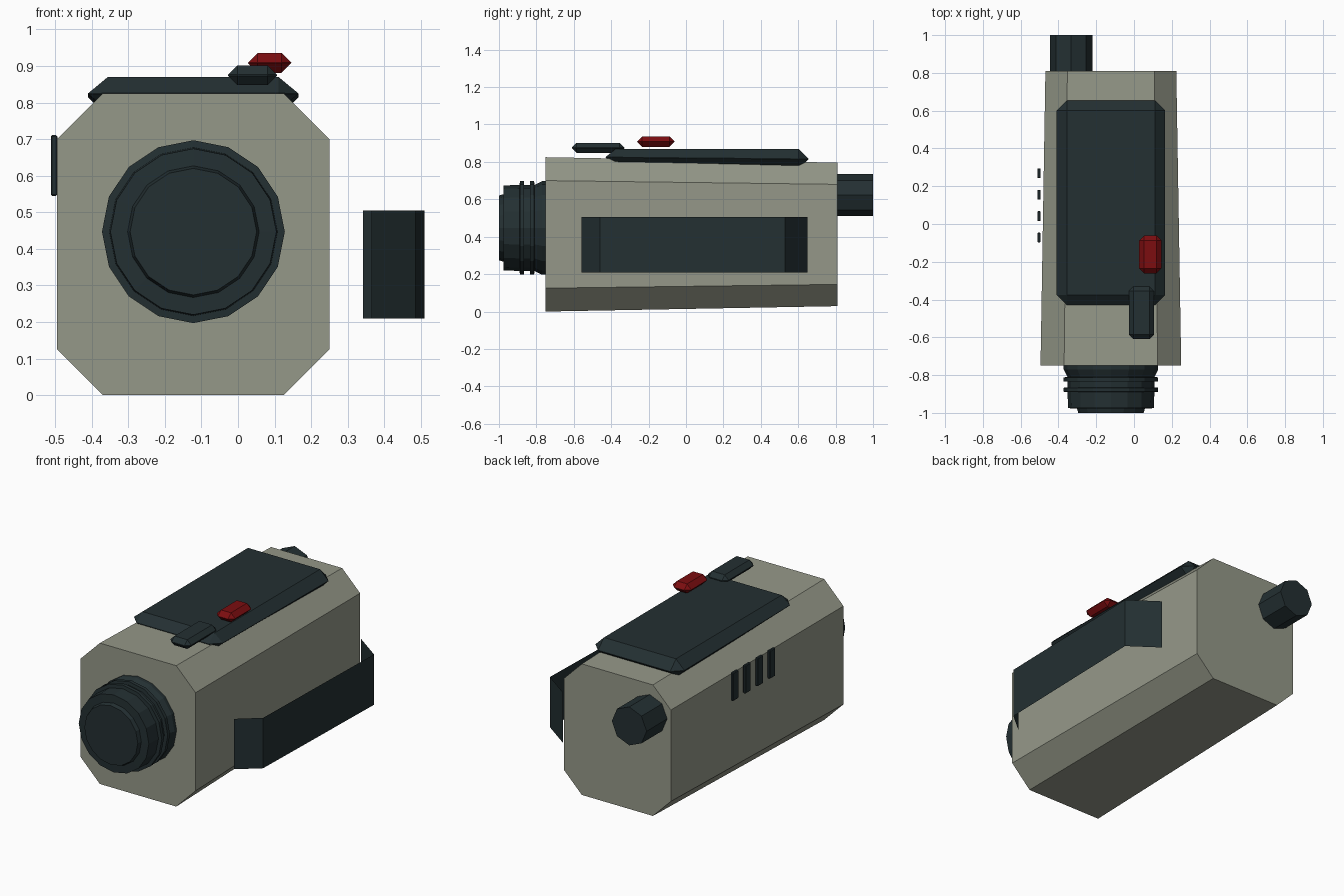
import bpy, bmesh, math
from mathutils import Matrix, Vector

if "Cube" in bpy.data.objects:
    bpy.data.objects.remove(bpy.data.objects["Cube"])


def material(name, rgb):
    m = bpy.data.materials.new(name)
    m.diffuse_color = (*rgb, 1)
    m.use_nodes = True
    m.node_tree.nodes["Principled BSDF"].inputs["Base Color"].default_value = m.diffuse_color
    return m


GREY = material("warm_grey", (0.30, 0.315, 0.25))
DARK = material("dark_slate", (0.017, 0.029, 0.032))
RED = material("deep_red", (0.20, 0.004, 0.005))


def finish(name, bm, mat, closed=True):
    if closed:
        bmesh.ops.recalc_face_normals(bm, faces=bm.faces)
    me = bpy.data.meshes.new(name)
    bm.to_mesh(me)
    bm.free()
    me.materials.append(mat)
    ob = bpy.data.objects.new(name, me)
    bpy.context.collection.objects.link(ob)
    return ob


def loft(name, rings, mat):
    """Skin a list of equal-length point rings and cap both ends."""
    bm = bmesh.new()
    loops = [[bm.verts.new(p) for p in r] for r in rings]
    n = len(loops[0])
    for a, b in zip(loops, loops[1:]):
        for i in range(n):
            j = (i + 1) % n
            bm.faces.new((a[i], a[j], b[j], b[i]))
    bm.faces.new(loops[0])
    bm.faces.new(loops[-1])
    return finish(name, bm, mat)


def turned(name, x, z, profile, sides, mat):
    """Lathe (y, radius) pairs around an axis running along y."""
    angles = [2 * math.pi * i / sides for i in range(sides)]
    return loft(name, [[(x + r * math.cos(a), y, z + r * math.sin(a)) for a in angles]
                       for y, r in profile], mat)


def bevelled_box(name, lo, hi, bevel, mat, shape=None):
    lo, hi = Vector(lo), Vector(hi)
    bm = bmesh.new()
    bmesh.ops.create_cube(bm, size=1, matrix=Matrix.Translation((lo + hi) / 2)
                          @ Matrix.Diagonal((*(hi - lo), 1)))
    bmesh.ops.bevel(bm, geom=bm.edges[:], offset=bevel, segments=1,
                    profile=0.5, affect='EDGES')
    if shape:
        for v in bm.verts:
            shape(v.co)
    return finish(name, bm, mat)


# Main body: chamfered block tapering toward the back
def body_ring(y, s):
    w, h, c = 0.3725 * s, 0.4125 * s, 0.125 * s
    pts = [(-w + c, -h), (w - c, -h), (w, -h + c), (w, h - c),
           (w - c, h), (-w + c, h), (-w, h - c), (-w, -h + c)]
    return [(-0.1225 + px, y, 0.4125 + pz) for px, pz in pts]


loft("body", [body_ring(-0.75, 1), body_ring(0.81, 0.93)], GREY)

# Lens barrel with two grip rings and a base flange
turned("lens", -0.122, 0.447,
       [(-1.0, 0.173), (-0.977, 0.180), (-0.975, 0.227), (-0.89, 0.230),
        (-0.888, 0.25), (-0.867, 0.25), (-0.865, 0.230), (-0.835, 0.230),
        (-0.833, 0.25), (-0.812, 0.25), (-0.81, 0.230), (-0.80, 0.235),
        (-0.77, 0.25), (-0.74, 0.25)], 16, DARK)

# Eyepiece at the back
turned("eyepiece", -0.3325, 0.622, [(0.79, 0.1125), (1.0, 0.1125)], 8, DARK)


# Top panel, slightly thinner at the front
def thin_front(co):
    t = (co.y + 0.43) / 1.085
    co.z = 0.87 + (co.z - 0.87) * (0.82 + 0.18 * t)


bevelled_box("top_panel", (-0.41, -0.43, 0.76), (0.165, 0.655, 0.87), 0.054, DARK, thin_front)

# Buttons on top
bevelled_box("zoom_button", (-0.027, -0.61, 0.848), (0.106, -0.33, 0.902), 0.025, DARK)
bevelled_box("record_button", (0.027, -0.262, 0.881), (0.146, -0.06, 0.936), 0.027, RED)

# Vents on the left side
for i in range(4):
    y = -0.072 + 0.1135 * i
    bevelled_box(f"vent_{i + 1}", (-0.512, y - 0.026, 0.545), (-0.494, y + 0.026, 0.711),
                 0.004, DARK)

# Hand strap: a thin single sheet standing off the right side
bm = bmesh.new()
path = [(0.365, -0.56), (0.485, -0.46), (0.51, 0.53), (0.342, 0.65)]
low, high = [[bm.verts.new((x, y, z)) for x, y in path] for z in (0.21, 0.505)]
for i in range(3):
    bm.faces.new((low[i], low[i + 1], high[i + 1], high[i]))
finish("hand_strap", bm, DARK, closed=False)
